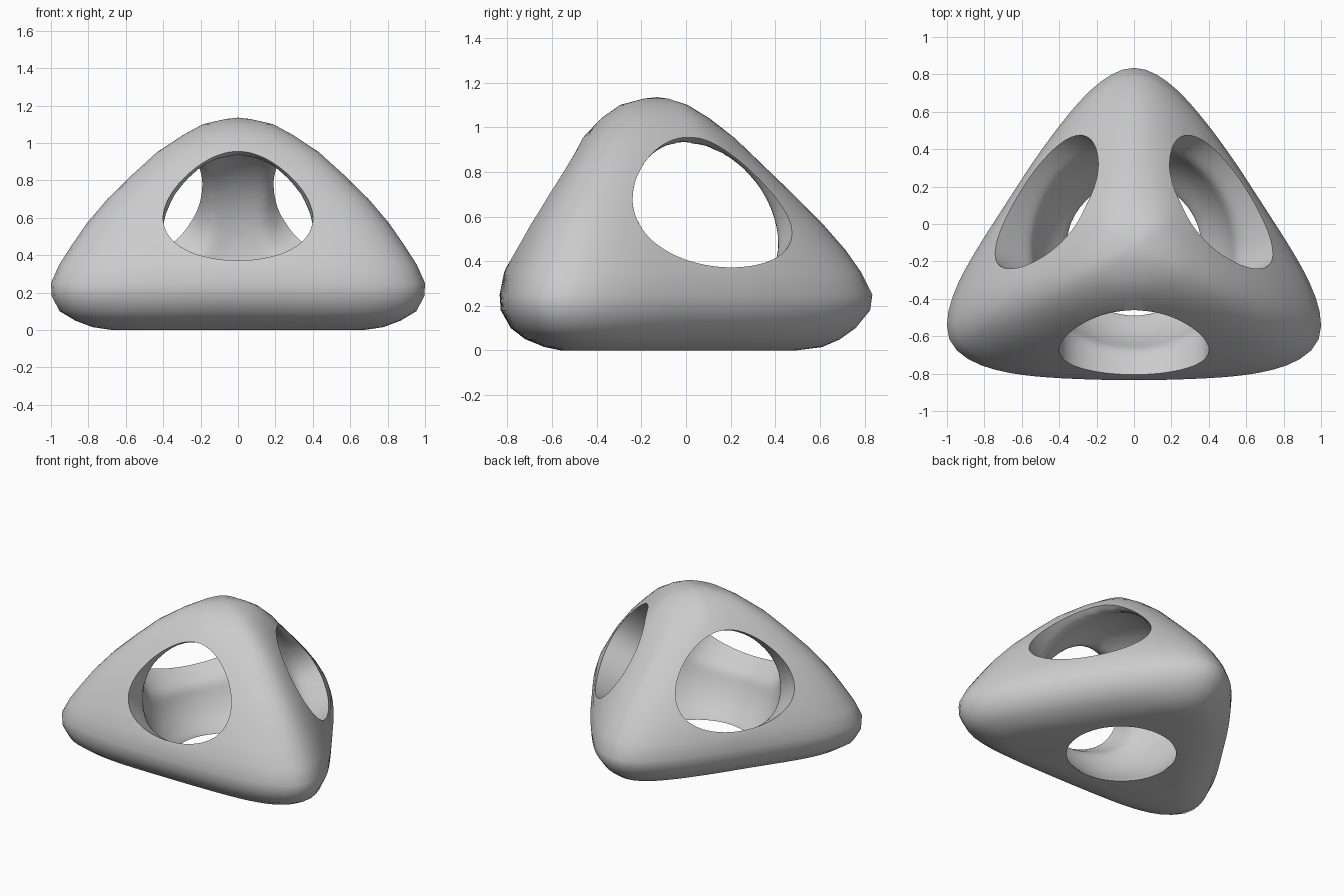
import bpy, bmesh, math
from mathutils import Vector

if "Cube" in bpy.data.objects:
    bpy.data.objects.remove(bpy.data.objects["Cube"])

CY = -0.13          # y of the vertical axis through the apex
SEG = 96
FACE_A, RIDGE_A = 33, -27   # headings of the side faces and front ridges

grey = bpy.data.materials.new("light_grey")
grey.diffuse_color = (0.6, 0.6, 0.6, 1)
grey.use_nodes = True
grey.node_tree.nodes["Principled BSDF"].inputs["Base Color"].default_value = grey.diffuse_color


def add_object(name, bm):
    mesh = bpy.data.meshes.new(name)
    bmesh.ops.recalc_face_normals(bm, faces=bm.faces)
    bm.to_mesh(mesh)
    bm.free()
    mesh.materials.append(grey)
    ob = bpy.data.objects.new(name, mesh)
    bpy.context.collection.objects.link(ob)
    return ob


def activate(ob):
    bpy.ops.object.select_all(action='DESELECT')
    ob.select_set(True)
    bpy.context.view_layer.objects.active = ob


def outline(a, face, back, front):
    """Radius of the rounded triangle at heading a (degrees, -90 is the front)."""
    if a > 90:
        a = 180 - a                      # mirror the left half
    if a >= FACE_A:
        t, ridge = (a - FACE_A) / (90 - FACE_A), back
    elif a >= RIDGE_A:
        t, ridge = (FACE_A - a) / (FACE_A - RIDGE_A), front
    else:
        t, ridge = (a + 90) / (RIDGE_A + 90), front
    w = 1.5 * t ** 2 - 0.5 * t ** 6      # nearly straight side, round corner
    return 1 / (1 / face + w * (1 / ridge - 1 / face))


# Rounded tetrahedron: height, then distance to face, back ridge, front ridges
SECTIONS = [
    (0.00, .42, .62, .74), (.015, .50, .74, .85), (.05, .59, .82, .95),
    (.10, .655, .89, 1.04), (.18, .70, .955, 1.085), (.25, .705, .965, 1.09),
    (.35, .685, .915, 1.04), (.45, .64, .845, .97), (.57, .58, .74, .88),
    (.70, .50, .61, .76), (.83, .415, .475, .615), (.95, .335, .35, .47),
    (1.04, .25, .235, .32), (1.10, .165, .135, .20), (1.128, .06, .05, .07),
]
bm = bmesh.new()
rings = []
for z, face, back, front in SECTIONS:
    ring = []
    for i in range(SEG):
        deg = -90 + 360 * i / SEG
        r = outline(deg, face, back, front * 1.01)
        a = math.radians(deg)
        ring.append(bm.verts.new((r * math.cos(a), CY + r * math.sin(a), z)))
    rings.append(ring)
for lo, hi in zip(rings, rings[1:]):
    for i in range(SEG):
        j = (i + 1) % SEG
        bm.faces.new((lo[i], lo[j], hi[j], hi[i]))
bm.faces.new(rings[0][::-1])
tip = bm.verts.new((0, CY, 1.135))
for i in range(SEG):
    bm.faces.new((rings[-1][i], rings[-1][(i + 1) % SEG], tip))
body = add_object("rounded_frame", bm)


# Cavity: a central ball with one bore through each of the four faces
def bore(bm, origin, h, n, rx, ry, start, end, taper):
    up = n.cross(h)
    res = bmesh.ops.create_cone(bm, cap_ends=True, segments=48, radius1=1,
                                radius2=1, depth=end - start)
    for v in res["verts"]:
        x, y, z = v.co
        v.co = (origin + h * (x * rx * (1 - taper * y)) + up * (y * ry)
                + n * (z + (start + end) / 2))


bm = bmesh.new()
bmesh.ops.create_uvsphere(bm, u_segments=48, v_segments=24, radius=0.56)
bmesh.ops.translate(bm, verts=bm.verts, vec=(0, CY, 0.435))
for deg, shift, rx in ((-90, 0, .39), (30, -.025, .405), (150, .025, .405)):
    a = math.radians(deg)
    n = Vector((.86 * math.cos(a), .86 * math.sin(a), .51)).normalized()
    h = Vector((-math.sin(a), math.cos(a), 0))
    bore(bm, Vector((0, CY, .365)) + h * shift, h, n, rx, .34, .05, 1.0, .26)
bore(bm, Vector((0, CY, 0)), Vector((1, 0, 0)), Vector((0, 0, -1)),
     .35, .345, -.3, .4, 0)
cutter = add_object("cavity_cutter", bm)
cutter.hide_render = True

# Blend the bores into one soft hollow
activate(cutter)
rm = cutter.modifiers.new("blend", 'REMESH')
rm.mode = 'VOXEL'
rm.voxel_size = 0.025
sm = cutter.modifiers.new("soften", 'SMOOTH')
sm.factor = 0.5
sm.iterations = 10
for name in ("blend", "soften"):
    bpy.ops.object.modifier_apply(modifier=name)

# Hollow out the frame
activate(body)
cut = body.modifiers.new("hollow", 'BOOLEAN')
cut.operation = 'DIFFERENCE'
cut.solver = 'EXACT'
cut.object = cutter
bpy.ops.object.modifier_apply(modifier="hollow")
bpy.data.objects.remove(cutter)

activate(body)
bpy.ops.object.shade_smooth_by_angle(angle=math.radians(40))
